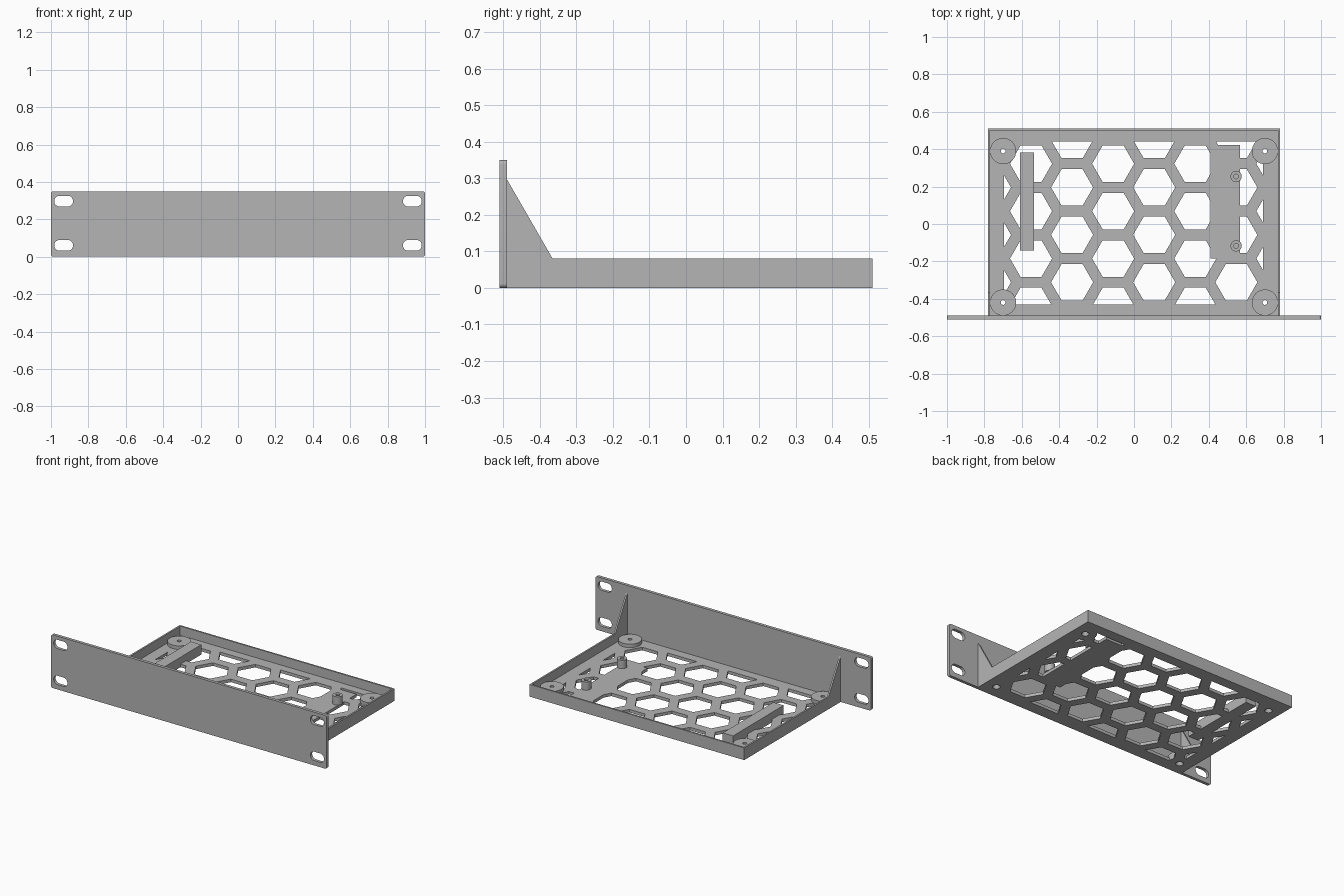
import bpy, bmesh, math
from mathutils import Vector

if "Cube" in bpy.data.objects:
    bpy.data.objects.remove(bpy.data.objects["Cube"], do_unlink=True)

grey = bpy.data.materials.new("light grey")
grey.use_nodes = True
grey.diffuse_color = (0.46, 0.46, 0.46, 1)
grey.node_tree.nodes["Principled BSDF"].inputs["Base Color"].default_value = (0.46, 0.46, 0.46, 1)

ORDER = {"x": lambda u, v, w: (w, u, v),
         "y": lambda u, v, w: (u, w, v),
         "z": lambda u, v, w: (u, v, w)}


def prism(name, outlines, axis, lo, hi):
    """Extrude one or more closed outlines along an axis."""
    bm = bmesh.new()
    place = ORDER[axis]
    for pts in outlines:
        a = [bm.verts.new(place(u, v, lo)) for u, v in pts]
        b = [bm.verts.new(place(u, v, hi)) for u, v in pts]
        bm.faces.new(a)
        bm.faces.new(b)
        for i in range(len(pts)):
            j = (i + 1) % len(pts)
            bm.faces.new((a[i], a[j], b[j], b[i]))
    bmesh.ops.recalc_face_normals(bm, faces=bm.faces)
    mesh = bpy.data.meshes.new(name)
    bm.to_mesh(mesh)
    bm.free()
    mesh.materials.append(grey)
    obj = bpy.data.objects.new(name, mesh)
    bpy.context.collection.objects.link(obj)
    return obj


def rect(x0, x1, y0, y1):
    return [(x0, y0), (x1, y0), (x1, y1), (x0, y1)]


def ring(x, y, r, n=32):
    return [(x + r * math.cos(math.tau * i / n), y + r * math.sin(math.tau * i / n)) for i in range(n)]


def rounded(x, y, w, h, r, n=8):
    """Rectangle of half sizes w and h with rounded corners."""
    pts = []
    for k, (sx, sy) in enumerate([(1, 1), (-1, 1), (-1, -1), (1, -1)]):
        for i in range(n + 1):
            a = (k + i / n) * math.pi / 2
            p = (x + sx * (w - r) + r * math.cos(a), y + sy * (h - r) + r * math.sin(a))
            if not pts or (Vector(p) - Vector(pts[-1])).length > 1e-5:
                pts.append(p)
    return pts


def combine(obj, tool, operation="DIFFERENCE"):
    """Apply a boolean and remove its tool."""
    tool.hide_render = True
    mod = obj.modifiers.new("cut", "BOOLEAN")
    mod.operation, mod.object, mod.solver = operation, tool, "EXACT"
    bpy.context.view_layer.update()
    with bpy.context.temp_override(object=obj, active_object=obj):
        bpy.ops.object.modifier_apply(modifier=mod.name)
    bpy.data.objects.remove(tool, do_unlink=True)


FLOOR, WALL, HEIGHT = 0.02, 0.011, 0.08
W, FRONT, BACK = 0.78, -0.49, 0.51
parts = []

# Front panel with four mounting slots
panel = prism("front_panel", [rounded(0, 0.175, 1, 0.175, 0.012)], "y", FRONT - 0.02, FRONT)
slots = [rounded(sx * 0.932, z, 0.05, 0.029, 0.0285) for sx in (-1, 1) for z in (0.061, 0.297)]
combine(panel, prism("slot_cutter", slots, "y", FRONT - 0.1, FRONT + 0.1))
parts.append(panel)

# Side walls with sloped braces, and back wall
side = [(FRONT, 0), (BACK, 0), (BACK, HEIGHT), (-0.365, HEIGHT), (FRONT, 0.297)]
parts.append(prism("left_wall", [side], "x", W - WALL, W))
parts.append(prism("right_wall", [side], "x", -W, WALL - W))
parts.append(prism("back_wall", [rect(WALL - W, W - WALL, BACK - WALL, BACK)], "z", 0, HEIGHT))

# Honeycomb vents, limited to a window and kept clear of the mounting areas
PITCH, RADIUS = 0.2535, 0.1125
cells = []
for col in range(-2, 6):
    x = -0.331 + col * PITCH * math.sqrt(3) / 2
    for row in range(4):
        y = 0.449 - row * PITCH - (col % 2) * PITCH / 2
        cells.append(ring(x, y, RADIUS, 6))
vents = prism("vent_cutter", cells, "z", -0.05, 0.1)
combine(vents, prism("vent_window", [rect(-0.695, 0.69, -0.43, 0.442)], "z", -0.04, 0.09), "INTERSECT")
bar_area = rect(-0.61, -0.535, -0.142, 0.383)
combine(vents, prism("pad_areas", [bar_area, rect(0.41, 0.566, -0.185, 0.422)], "z", -0.2, 0.2))
corners = [(sx * 0.70, y) for sx in (-1, 1) for y in (-0.42, 0.39)]
combine(vents, prism("corner_areas", [ring(x, y, 0.07) for x, y in corners], "z", -0.2, 0.2))

# Tray floor
floor = prism("tray_floor", [rect(WALL - W, W - WALL, FRONT, BACK - WALL)], "z", 0, FLOOR)
combine(floor, vents)
parts.append(floor)

# Support bar
parts.append(prism("support_bar", [bar_area], "z", FLOOR, 0.065))


def countersink():
    """Tapered drills under the corner bosses."""
    tool = prism("countersinks", [ring(x, y, 0.028) for x, y in corners], "z", -0.01, 0.022)
    for v in tool.data.vertices:
        if v.co.z > 0:
            x, y = min(corners, key=lambda c: (c[0] - v.co.x) ** 2 + (c[1] - v.co.y) ** 2)
            v.co.x, v.co.y = x + (v.co.x - x) * 0.45, y + (v.co.y - y) * 0.45
    return tool


combine(floor, countersink())


def boss(name, x, y, r, top):
    """Round post with a central hole."""
    post = prism(name, [ring(x, y, r)], "z", FLOOR, top)
    combine(post, prism("drill", [ring(x, y, 0.0125)], "z", -0.1, 0.2))
    parts.append(post)


# Corner bosses and standoffs
for x, y in corners:
    boss(("back_" if y > 0 else "front_") + ("left" if x > 0 else "right") + "_boss", x, y, 0.07, 0.043)
for name, y in (("back_standoff", 0.254), ("front_standoff", -0.117)):
    boss(name, 0.546, y, 0.03, 0.075)

# Smooth round surfaces, keep edges sharp
bpy.ops.object.select_all(action="DESELECT")
for obj in parts:
    obj.select_set(True)
bpy.context.view_layer.objects.active = panel
bpy.ops.object.shade_smooth_by_angle(angle=math.radians(30))
